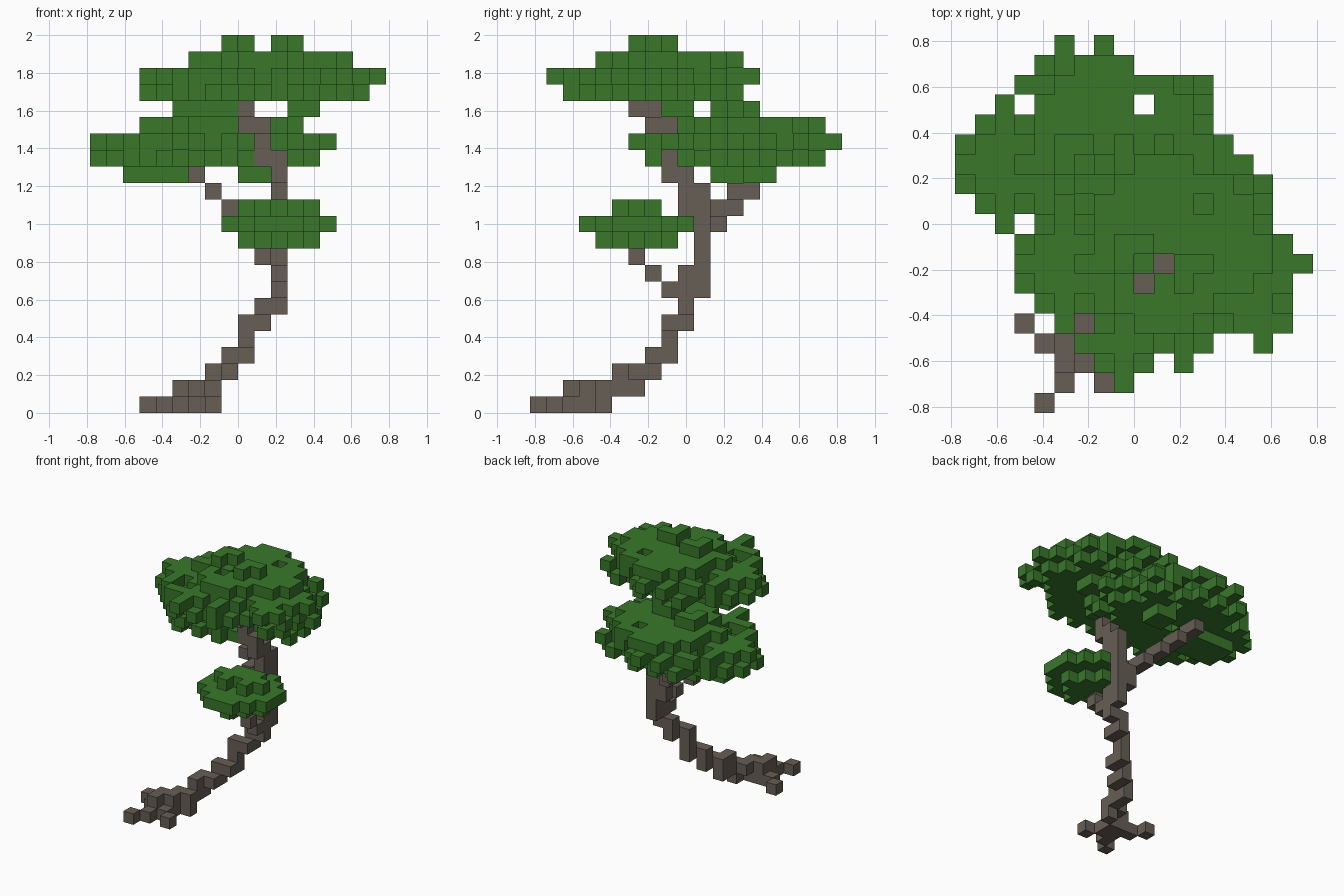
import bpy
import bmesh
import random
from mathutils import Vector

if "Cube" in bpy.data.objects:
    bpy.data.objects.remove(bpy.data.objects["Cube"], do_unlink=True)

random.seed(4)
UNIT = 2 / 23                       # edge of one block
ORIGIN = Vector((9, 9.5, 0))        # centre of the block grid

STEPS = {"l": Vector((1, 0, 0)), "r": Vector((-1, 0, 0)),
         "b": Vector((0, 1, 0)), "f": Vector((0, -1, 0)),
         "u": Vector((0, 0, 1)), "d": Vector((0, 0, -1))}


def make_material(name, colour):
    material = bpy.data.materials.new(name)
    material.use_nodes = True
    material.diffuse_color = (*colour, 1)
    shader = material.node_tree.nodes["Principled BSDF"]
    shader.inputs["Base Color"].default_value = (*colour, 1)
    shader.inputs["Roughness"].default_value = 0.9
    return material


def walk(start, moves):
    """Blocks passed on a walk; each word is one step, diagonal if several letters."""
    place = Vector(start)
    cells = {tuple(map(int, place))}
    for word in moves.split():
        for letter in word:
            place = place + STEPS[letter]
        cells.add(tuple(map(int, place)))
    return cells


def patch(first_x, last_x, first_y, last_y):
    return {(x, y) for x in range(first_x, last_x + 1)
            for y in range(first_y, last_y + 1)}


def ellipse(cx, cy, rx, ry, ragged=0, spine=None):
    """Flat round layer; a ragged rim is nibbled, but not along the spine lines."""
    cells = set()
    for x, y in sorted(patch(0, 18, 0, 18)):
        reach = ((x - cx) / rx) ** 2 + ((y - cy) / ry) ** 2
        bite = random.random() * ragged
        if spine and (x == spine[0] or y == spine[1]):
            bite = 0
        if reach <= 1 - bite:
            cells.add((x, y))
    return cells


def stack(layers, bottom, dx=0, dy=0):
    """Pile flat layers on each other, from the bottom up."""
    return {(x + dx, y + dy, bottom + level)
            for level, layer in enumerate(layers) for x, y in layer}


def build_blocks(name, cells, solid, material):
    """Outer skin of a set of blocks, leaving out faces that touch other blocks."""
    bm = bmesh.new()
    corners = {}

    def corner(point):
        key = tuple(round(c) for c in point)
        if key not in corners:
            corners[key] = bm.verts.new((Vector(key) - ORIGIN) * UNIT)
        return corners[key]

    half = Vector((0.5, 0.5, 0.5))
    for cell in sorted(cells):
        centre = Vector(cell) + half
        for normal in STEPS.values():
            if tuple(int(c) for c in Vector(cell) + normal) in solid:
                continue
            side = Vector((normal.y, normal.z, normal.x))
            up = normal.cross(side)
            middle = centre + normal / 2
            bm.faces.new([corner(middle + (side * a + up * b) / 2)
                          for a, b in ((-1, -1), (1, -1), (1, 1), (-1, 1))])
    mesh = bpy.data.meshes.new(name)
    bm.to_mesh(mesh)
    bm.free()
    mesh.materials.append(material)
    bpy.context.collection.objects.link(bpy.data.objects.new(name, mesh))


bark = make_material("bark_brown", (0.133, 0.112, 0.089))
leaf = make_material("leaf_green", (0.040, 0.185, 0.023))

# Wood: spreading roots, leaning trunk and two branches
foot = (5, 2, 0)
wood = {
    "roots": walk(foot, "b r rb") | walk(foot, "f rf")
    | walk(foot, "l lf") | walk(foot, "b l lb"),
    "trunk": walk((5, 2, 1), "b l b l b b u f b l b u l b u u l b u l u b u f b "
                             "u u u u f b u f u f u r u u f r u f"),
    "front_branch": walk((11, 8, 7), "uf urf u"),
    "back_branch": walk((10, 10, 9), "u ur b ur b ur b ur b"),
}
wood_cells = set().union(*wood.values())

# Broad canopy: row spans of its outline, front to back, with gaps
spans = [(8, 8), (7, 11), (6, 15), (5, 16), (4, 16), (3, 16), (3, 17),
         (3, 16), (4, 15), (5, 15), (6, 15), (7, 11), (8, 10)]
gaps = {(10, 2), (13, 3), (14, 3), (6, 4), (6, 10), (12, 10), (9, 13)}
shafts = {(10, 7), (9, 6)}
outline = {(x, row) for row, (first, last) in enumerate(spans, 1)
           for x in range(first, last + 1)} - gaps


def neighbours(x, y):
    around = ((x + 1, y), (x - 1, y), (x, y + 1), (x, y - 1))
    return sum(cell in outline for cell in around)


# The rim zigzags: its blocks alternate between the two widest layers
rim = {cell for cell in outline if neighbours(*cell) in (2, 3)}
rim_low = {(x, y) for x, y in rim if (x + y) % 2}
spine = (9, 7)
wide = outline - rim_low - shafts
skirt = (ellipse(9.5, 7, 6.9, 5.6, 0.35, spine) & wide - rim) | rim_low
crown = ellipse(10.5, 8, 5, 4.6, 0.5, spine) & outline - shafts
tips = (patch(8, 9, 7, 8) | patch(11, 12, 6, 7)) - {(9, 7), (12, 6)}
underside = patch(5, 8, 6, 8) | patch(12, 13, 8, 9)
canopy = [underside, skirt, wide, crown | tips, tips]

# Small round clump on the front branch
middle = (11, 6)
clump = [ellipse(*middle, 2.3, 2.3, 0.4, middle), ellipse(*middle, 3.17, 3.17),
         ellipse(*middle, 2.1, 1.5) - {(11, 5)}]

foliage = {
    "upper_canopy": stack(canopy, 18),
    "lower_canopy": stack(canopy, 14, dx=-3, dy=5),
    "front_clump": stack(clump, 10),
}

# Each block belongs to one part only; wood wins over leaves
solid = wood_cells.union(*foliage.values())
taken = set()
for parts, material in ((wood, bark), (foliage, leaf)):
    for name, cells in parts.items():
        build_blocks(name, cells - taken, solid, material)
        taken |= cells
